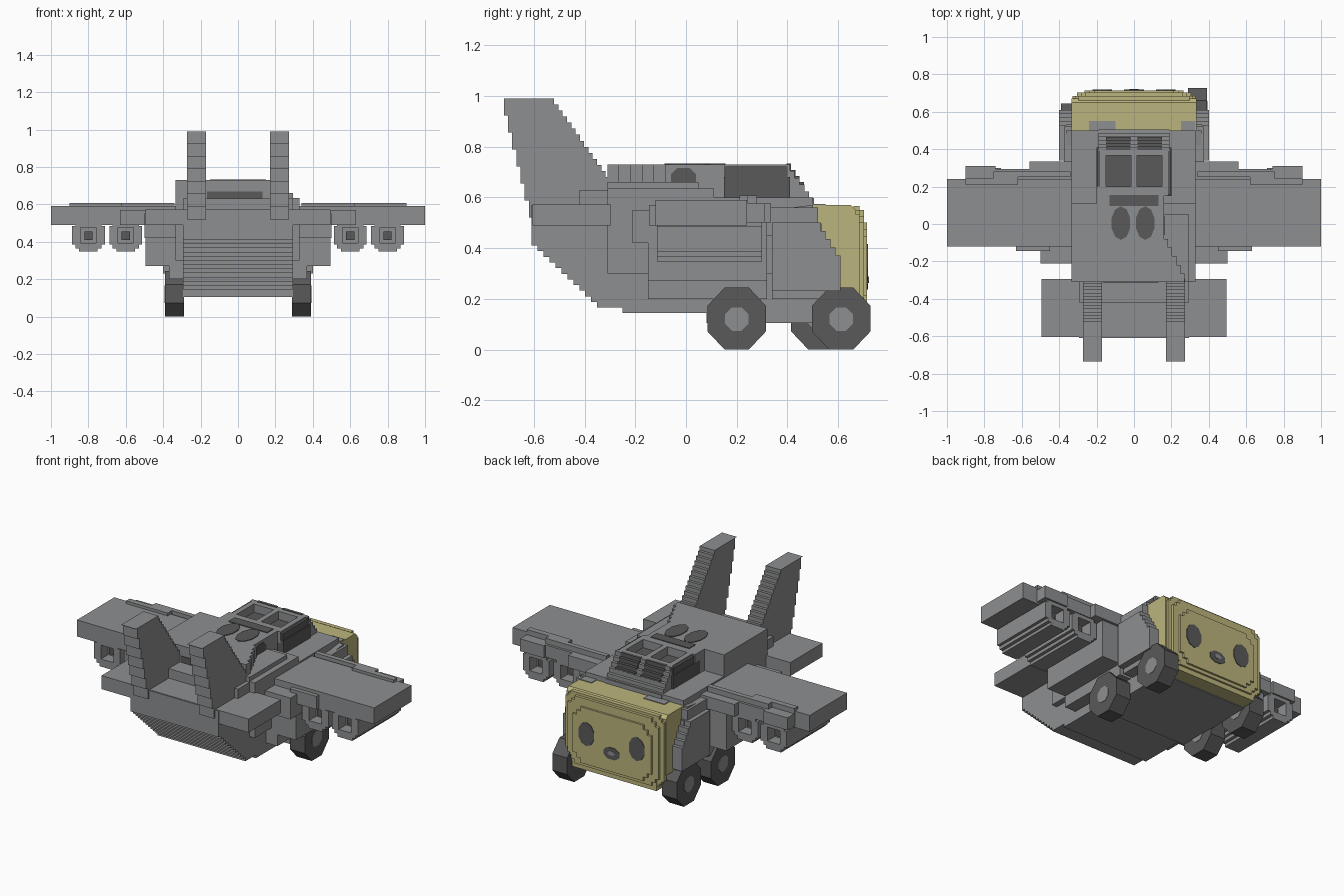
import bpy, bmesh, math

cube = bpy.data.objects.get("Cube")
if cube:
    bpy.data.objects.remove(cube, do_unlink=True)


def material(name, rgb):
    m = bpy.data.materials.new(name)
    m.use_nodes = True
    m.diffuse_color = (*rgb, 1)
    m.node_tree.nodes["Principled BSDF"].inputs["Base Color"].default_value = (*rgb, 1)
    return m


GRAY = material("hull gray", (0.27, 0.273, 0.28))
DARK = material("dark gray", (0.1, 0.1, 0.1))
YELLOW = material("pale yellow", (0.5, 0.46, 0.205))


def prism(name, axis, outline, lo, hi, mat=GRAY):
    """Extrude a flat outline along an axis; outline holds the two other coordinates in order."""
    bm = bmesh.new()
    i = "xyz".index(axis)

    def point(p, t):
        c = list(p)
        c.insert(i, t)
        return bm.verts.new(c)

    a = [point(p, lo) for p in outline]
    b = [point(p, hi) for p in outline]
    bm.faces.new(a)
    bm.faces.new(b)
    for k in range(len(a)):
        n = (k + 1) % len(a)
        bm.faces.new((a[k], a[n], b[n], b[k]))
    bmesh.ops.recalc_face_normals(bm, faces=bm.faces)
    mesh = bpy.data.meshes.new(name)
    bm.to_mesh(mesh)
    bm.free()
    mesh.materials.append(mat)
    ob = bpy.data.objects.new(name, mesh)
    bpy.context.collection.objects.link(ob)
    return ob


def box(name, x, y, z, mat=GRAY):
    return prism(name, "z", [(x[0], y[0]), (x[1], y[0]), (x[1], y[1]), (x[0], y[1])], *z, mat)


def both(fn, name, x, *args):
    """Make a left part and its mirror on the right."""
    fn("left_" + name, x, *args)
    fn("right_" + name, (-x[1], -x[0]), *args)


def stair(p, q, n, first=0):
    """Step points from p to q; first = coordinate that moves first."""
    pts = [p]
    for k in range(n):
        c = list(pts[-1])
        for j in (first, 1 - first):
            c[j] = p[j] + (q[j] - p[j]) * (k + 1) / n
            pts.append(tuple(c))
    return pts


def round_outline(cu, cv, ru, rv, sides=8):
    return [(cu + ru * math.cos(math.tau * (k + .5) / sides),
             cv + rv * math.sin(math.tau * (k + .5) / sides)) for k in range(sides)]


# Lower hull with stepped tail underside
prism("hull", "x",
      [(-.61, .57), (-.61, .41)] + stair((-.61, .41), (-.35, .165), 11)[1:]
      + [(-.25, .165), (-.25, .145), (.08, .145), (.08, .105), (.6, .105), (.6, .55),
         (.5, .55), (.5, .6), (.11, .6), (.11, .63), (-.42, .63), (-.42, .57)],
      -.295, .295)
box("upper_hull", (-.333, .33), (-.31, .5), (.3, .6))
box("right_roof_block", (-.333, 0), (-.31, .11), (.58, .73))
box("roof", (-.2, .16), (-.31, .2), (.58, .73))
prism("left_roof_slope", "z", [(.1, -.31), (.27, -.31)] + stair((.27, -.31), (.16, -.08), 5, 1)[1:]
      + [(.1, -.08)], .58, .73)
box("left_roof_ledge", (.1, .33), (-.31, .11), (.58, .635))
box("roof_edge_step", (.16, .295), (-.31, .05), (.6, .66))

# Canopy: dark glass, gray roof frame, stepped windscreen
box("canopy_glass", (-.2, .2), (.15, .41), (.58, .68), DARK)
both(box, "canopy_side_glass", (.165, .195), (.155, .4), (.66, .722), DARK)
for x in (-.165, 0, .165):
    box("canopy_rail", (x - .016, x + .016), (.15, .41), (.66, .73))
for y, w in ((.155, .02), (.365, .03)):
    box("canopy_crossbar", (-.175, .175), (y, y + w), (.66, .73))
screen = stair((.39, .73), (.505, .57), 6, 0)
prism("windscreen_frame", "x", screen + [(.39, .57)], -.19, .19)
glass = [(y + .006, z + .006) for y, z in stair((.39, .727), (.46, .63), 4, 0)]
both(lambda n, x: prism(n, "x", glass + [(.39, .6)], x[0], x[1], DARK), "windscreen", (.02, .15))

# Painted roof vents and rear patch
for x in (-.07, .06):
    prism("roof_vent", "z", round_outline(x, .005, .052, .09, 10), .728, .734, DARK)
box("roof_vent_bar", (-.13, .13), (.095, .155), (.728, .734), DARK)
box("rear_patch", (-.165, .13), (-.314, -.308), (.63, .668), DARK)
prism("side_vent", "x", [(-.06, .655), (.04, .655), (.04, .69), (.015, .715), (-.035, .715), (-.06, .69)],
      .157, .164, DARK)

# Wings with stepped leading edge and raised front strip
for s, side in ((1, "left"), (-1, "right")):
    for part, z0, z1, outline in (
            ("_wing", .49, .59, [(.3, -.12), (1, -.12), (1, .24), (.3, .24)]),
            ("_leading_edge", .5, .575,
             [(.3, .2), (.9, .2), (.9, .31), (.74, .31), (.74, .295), (.56, .295), (.56, .335), (.3, .335)]),
            ("_front_strip", .57, .607,
             [(.34, .25), (.62, .25), (.62, .21), (.9, .21), (.9, .245), (.75, .245), (.75, .28), (.34, .28)])):
        prism(side + part, "z", [(s * x, y) for x, y in outline], z0, z1)
both(box, "wing_root", (.3, .495), (-.15, .32), (.27, .5))
both(box, "wing_root_tail", (.3, .5), (-.21, -.1), (.42, .55))
both(box, "wing_root_lower_step", (.29, .37), (-.15, .32), (.2, .3))
both(box, "trailing_block", (.45, .63), (-.145, -.1), (.49, .57))


# Hollow engine pods under the wings
def pod(name, x, y0, y1):
    c, h = (x[0] + x[1]) / 2, .088
    corner = [(h, .05), (.07, .05), (.07, .07), (.05, .07), (.05, h)]
    half = corner + [(-u, v) for u, v in corner[::-1]]
    ring = half + [(-u, -v) for u, v in half]
    ob = prism(name, "y", [(c + u, .435 + v) for u, v in ring], y0, y1)
    bm = bmesh.new()
    bm.from_mesh(ob.data)
    # Cut a square well into each end
    for f in [f for f in bm.faces if len(f.verts) > 4]:
        side = 1 if f.normal.y > 0 else -1
        end = f.calc_center_median().y
        bm.faces.remove(f)
        rim = [e for e in bm.edges if e.is_boundary]
        rows = [[bm.verts.new((c + u * .042, y, .435 + v * .042))
                 for u, v in ((1, 1), (-1, 1), (-1, -1), (1, -1))] for y in (end, end - side * .07)]
        loop = [bm.edges.new((rows[0][k], rows[0][k - 1])) for k in range(4)]
        bmesh.ops.triangle_fill(bm, edges=rim + loop, use_beauty=True)
        for k in range(4):
            bm.faces.new((rows[0][k - 1], rows[0][k], rows[1][k], rows[1][k - 1]))
        bm.faces.new(rows[1])
    bmesh.ops.recalc_face_normals(bm, faces=bm.faces)
    bm.to_mesh(ob.data)
    bm.free()
    for y in (y0 + .05, y1 - .07):
        box(name + "_core", (c - .022, c + .022), (y, y + .02), (.41, .455), DARK)
    box(name + "_pylon", (c - .05, c + .05), (y0 + .02, y1 - .02), (.49, .53))


both(pod, "inner_pod", (.51, .69), -.115, .29)
both(pod, "outer_pod", (.71, .89), -.115, .3)

# Tailplane and twin fins
box("tailplane", (-.495, .495), (-.605, -.295), (.49, .572))
fin = [(-.28, .57), (-.62, .52)] + stair((-.62, .52), (-.735, .99), 7, 1)[1:] \
    + stair((-.52, .99), (-.3, .68), 13, 1)
both(lambda n, x: prism(n, "x", fin, x[0], x[1]), "fin", (.172, .272))

# Cab: gray rear and yellow nose meeting along a stepped edge
seam = stair((.5, .57), (.6, .35), 6, 1)
prism("cab", "x", [(.34, .2), (.6, .2)] + seam[::-1] + [(.34, .55)], -.36, .36)
prism("nose", "x", seam + [(.6, .21), (.67, .21), (.67, .55), (.65, .57)],
      -.335, .335, YELLOW)
fender = [(.34, .23), (.61, .23)] + stair((.61, .37), (.53, .5), 4) + [(.34, .5)]
both(lambda n, x: prism(n, "x", fender, x[0], x[1]), "fender", (.3, .4))
both(box, "cab_shoulder", (.3, .375), (.3, .52), (.45, .56))
for x in ((-.24, -.1), (.25, .33)):
    box("nose_top_patch", x, (.5, .55), (.566, .574))


# Nose face in shrinking layers with stepped corners
def face_layer(name, w, z0, z1, y0, y1, c):
    half = stair((w - c, z0), (w, z0 + c), 3) + stair((w, z1 - c), (w - c, z1), 3, 1)
    prism(name, "y", half + [(-x, z) for x, z in half[::-1]], y0, y1, YELLOW)


box("nose_chin", (-.285, .285), (.6, .69), (.11, .23), YELLOW)
face_layer("nose_rim", .33, .14, .565, .66, .685, .05)
face_layer("nose_face", .305, .14, .55, .68, .702, .07)
face_layer("nose_panel", .265, .16, .5, .7, .714, .08)
for x in (-.17, .17):
    prism("nose_eye", "y", round_outline(x, .345, .055, .072, 10), .709, .718, DARK)
prism("nose_mouth", "y", round_outline(0, .272, .058, .038), .709, .718, DARK)
prism("mouth_spot", "y", round_outline(0, .275, .025, .014), .714, .721)


# Wheels; the right front wheel sits further back
def wheel(name, x, y):
    prism(name, "x", round_outline(y, .122, .125, .132), x[0], x[1], DARK)
    prism(name + "_hub", "x", round_outline(y, .12, .05, .05), x[0] - .002, x[1] + .002)


both(wheel, "rear_wheel", (.29, .39), .2)
wheel("left_front_wheel", (.29, .39), .612)
wheel("right_front_wheel", (-.39, -.29), .53)
